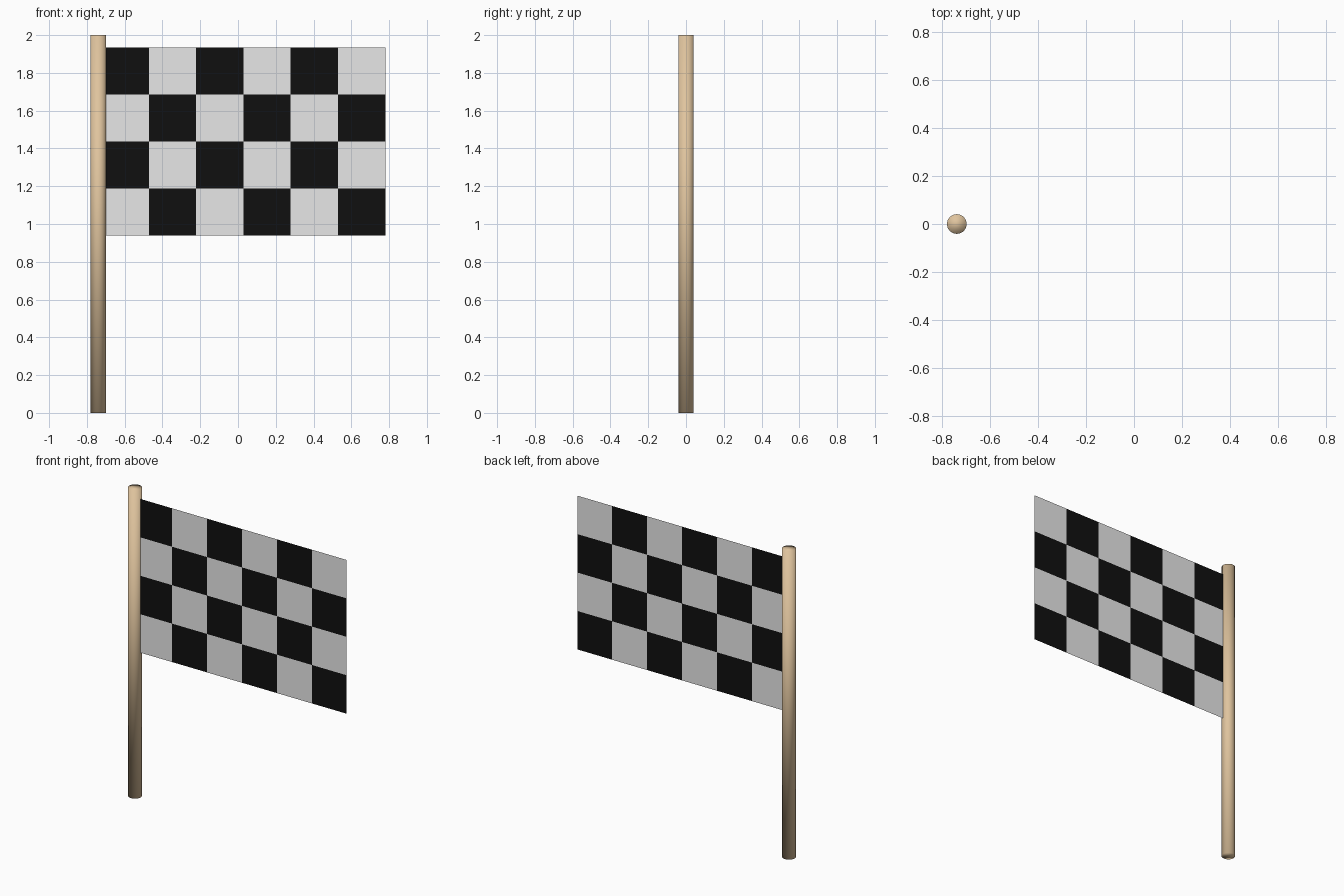
import bpy
import bmesh
from mathutils import Matrix

cube = bpy.data.objects.get("Cube")
if cube:
    bpy.data.objects.remove(cube, do_unlink=True)


def material(name, rgb):
    mat = bpy.data.materials.new(name)
    mat.use_nodes = True
    colour = (*rgb, 1.0)
    mat.diffuse_color = colour
    mat.node_tree.nodes["Principled BSDF"].inputs["Base Color"].default_value = colour
    return mat


def add_object(name, bm, materials):
    mesh = bpy.data.meshes.new(name)
    bm.to_mesh(mesh)
    bm.free()
    for mat in materials:
        mesh.materials.append(mat)
    obj = bpy.data.objects.new(name, mesh)
    bpy.context.collection.objects.link(obj)
    return obj


wood = material("pale wood", (0.74, 0.55, 0.34))
white = material("white cloth", (0.9, 0.9, 0.9))
black = material("black cloth", (0.005, 0.005, 0.005))

# Pole: a round rod, smooth all over including its end caps
POLE_X, RADIUS, HEIGHT = -0.739, 0.041, 2.0
bm = bmesh.new()
bmesh.ops.create_cone(bm, cap_ends=True, segments=32, radius1=RADIUS, radius2=RADIUS,
                      depth=HEIGHT, matrix=Matrix.Translation((POLE_X, 0, HEIGHT / 2)))
for face in bm.faces:
    face.smooth = True
add_object("pole", bm, [wood])

# Flag: a flat sheet of square cells, chequered by row and column
COLS, ROWS = 6, 4
LEFT, RIGHT, BOTTOM, TOP = -0.723, 0.78, 0.938, 1.935
bm = bmesh.new()
grid = [[bm.verts.new((LEFT + (RIGHT - LEFT) * c / COLS, 0,
                       BOTTOM + (TOP - BOTTOM) * r / ROWS))
         for c in range(COLS + 1)] for r in range(ROWS + 1)]
for r in range(ROWS):
    for c in range(COLS):
        face = bm.faces.new((grid[r][c], grid[r][c + 1],
                             grid[r + 1][c + 1], grid[r + 1][c]))
        face.material_index = (r + c) % 2
add_object("flag", bm, [white, black])
